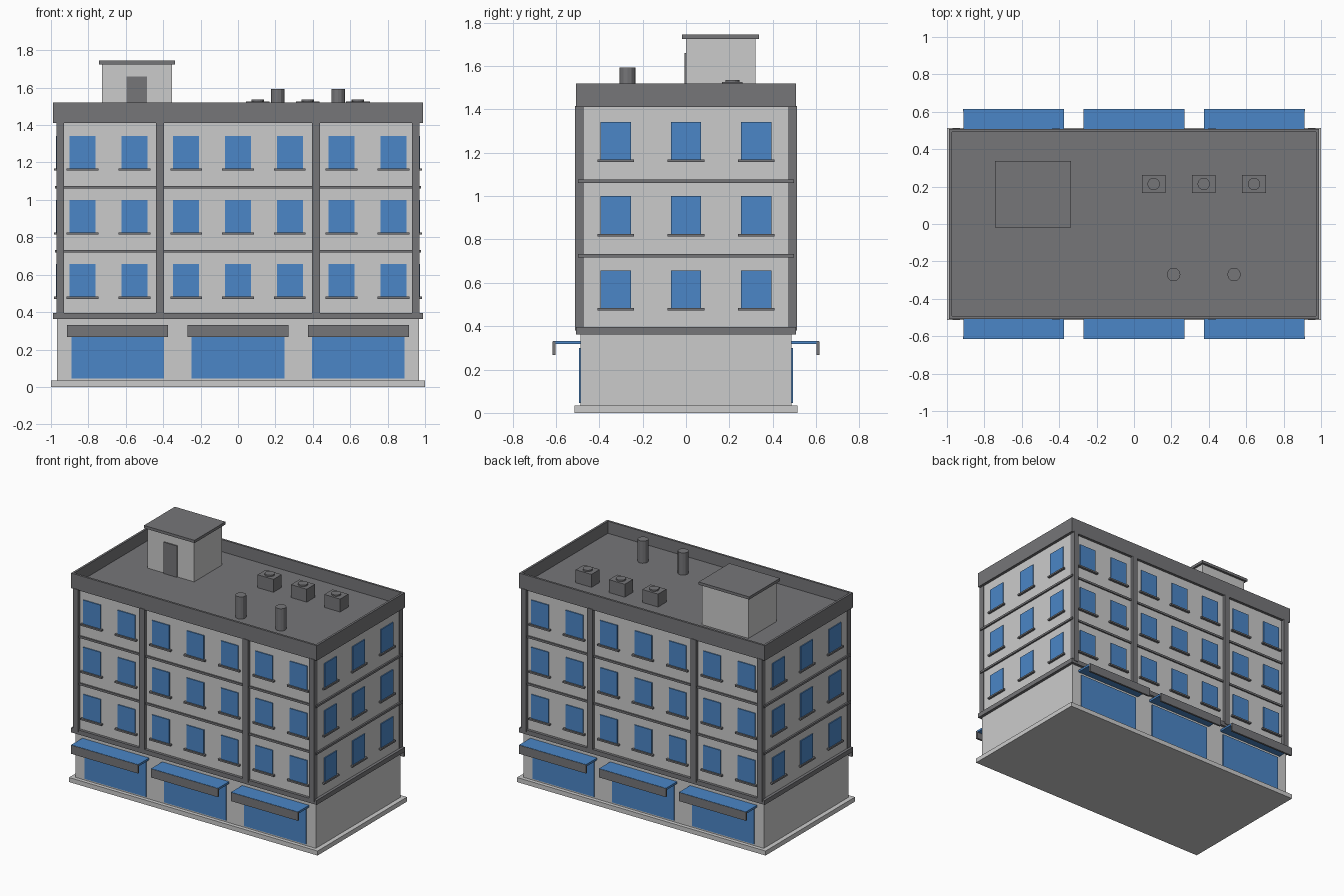
import bpy, bmesh
from mathutils import Matrix

if "Cube" in bpy.data.objects:
    bpy.data.objects.remove(bpy.data.objects["Cube"])


def material(name, rgb):
    m = bpy.data.materials.new(name)
    m.diffuse_color = (*rgb, 1)
    m.use_nodes = True
    m.node_tree.nodes["Principled BSDF"].inputs["Base Color"].default_value = m.diffuse_color
    return m


WALL = material("wall_grey", (0.62, 0.62, 0.63))
TRIM = material("trim_grey", (0.18, 0.18, 0.19))
BLUE = material("blue_glass", (0.07, 0.24, 0.57))


def add_box(bm, x, y, z):
    """Box from (min, max) pairs on each axis."""
    size = Matrix.Diagonal((x[1] - x[0], y[1] - y[0], z[1] - z[0], 1))
    mid = Matrix.Translation((sum(x) / 2, sum(y) / 2, sum(z) / 2))
    return bmesh.ops.create_cube(bm, size=1, matrix=mid @ size)["verts"]


def add_cylinder(bm, x, y, z, r, sides=12):
    bmesh.ops.create_cone(bm, cap_ends=True, segments=sides, radius1=r, radius2=r,
                          depth=z[1] - z[0],
                          matrix=Matrix.Translation((x, y, sum(z) / 2)))


def finish(name, bm, mat):
    mesh = bpy.data.meshes.new(name)
    bm.to_mesh(mesh)
    bm.free()
    mesh.materials.append(mat)
    ob = bpy.data.objects.new(name, mesh)
    bpy.context.collection.objects.link(ob)
    return ob


def boxes(name, mat, items):
    bm = bmesh.new()
    for it in items:
        add_box(bm, *it)
    return finish(name, bm, mat)


def span(c, w):
    return (c - w / 2, c + w / 2)


def outward(side, a, b):
    """Interval from a to b on the given side (+1 or -1) of the centre."""
    return tuple(sorted((side * a, side * b)))


WX, WY = 0.967, 0.487          # wall half sizes
STOREYS = [0.483 + 0.343 * i for i in range(3)]

# Main body
boxes("plinth", WALL, [((-1, 1), (-0.514, 0.514), (0, 0.033))])
boxes("walls", WALL, [((-WX, WX), (-WY, WY), (0.03, 1.42))])
boxes("shopfront_cornice", TRIM, [((-0.988, 0.988), (-0.507, 0.507), (0.362, 0.395))])
boxes("floor_bands", TRIM, [((-0.979, 0.979), (-0.497, 0.497), span(z, 0.015))
                            for z in (0.725, 1.068)])

# Parapet with sunken roof deck
bm = bmesh.new()
add_box(bm, (-0.988, 0.988), (-0.507, 0.507), (1.41, 1.52))
top = max(bm.faces, key=lambda f: f.calc_center_median().z)
bmesh.ops.inset_region(bm, faces=[top], thickness=0.022)
deck = bmesh.ops.extrude_face_region(bm, geom=[top])
bmesh.ops.translate(bm, vec=(0, 0, -0.088),
                    verts=[v for v in deck["geom"] if isinstance(v, bmesh.types.BMVert)])
if top.is_valid:
    bmesh.ops.delete(bm, geom=[top], context='FACES_ONLY')
bmesh.ops.recalc_face_normals(bm, faces=bm.faces)
finish("parapet_roof", bm, TRIM)

# Facade pieces, the same on front and back, with windows on both ends
windows, sills, pilasters = [], [], []
shops, awnings, valances = [], [], []
for s in (-1, 1):
    for z in STOREYS:
        for i in range(-3, 4):
            windows.append((span(i * 0.277, 0.139), outward(s, 0.47, WY + 0.007), (z, z + 0.173)))
            sills.append((span(i * 0.277, 0.17), outward(s, 0.47, WY + 0.018), (z - 0.012, z)))
        for i in (-1, 0, 1):
            windows.append((outward(s, 0.95, WX + 0.007), span(i * 0.324, 0.139), (z, z + 0.173)))
            sills.append((outward(s, 0.95, WX + 0.016), span(i * 0.324, 0.17), (z - 0.012, z)))
    for x, w in ((-0.95, 0.04), (-0.417, 0.042), (0.417, 0.042), (0.95, 0.04)):
        pilasters.append((span(x, w), outward(s, 0.47, 0.511), (0.38, 1.415)))
    for x in (-0.643, 0, 0.643):
        shops.append((span(x, 0.496), outward(s, 0.47, WY + 0.007), (0.045, 0.3)))
        awnings.append((span(x, 0.538), outward(s, 0.475, 0.614), (0.317, 0.332)))
        valances.append((span(x, 0.54), outward(s, 0.602, 0.616), (0.268, 0.33)))
boxes("windows", BLUE, windows)
boxes("window_sills", TRIM, sills)
boxes("pilasters", TRIM, pilasters)
boxes("shop_windows", BLUE, shops)
boxes("awnings", BLUE, awnings)
boxes("awning_valances", TRIM, valances)

# Stair house on the roof
boxes("stair_house", WALL, [((-0.727, -0.353), (0, 0.32), (1.425, 1.727))])
boxes("stair_house_cap", TRIM, [((-0.744, -0.337), (-0.018, 0.337), (1.725, 1.745))])
boxes("stair_house_door", TRIM, [((-0.595, -0.487), (-0.008, 0.01), (1.425, 1.66))])

# Air conditioners and vent pipes
bm = bmesh.new()
for x in (0.105, 0.373, 0.641):
    add_box(bm, span(x, 0.127), span(0.214, 0.095), (1.425, 1.526))
    add_cylinder(bm, x, 0.214, (1.52, 1.536), 0.033, 16)
finish("air_conditioners", bm, TRIM)

bm = bmesh.new()
for x in (0.212, 0.535):
    add_cylinder(bm, x, -0.27, (1.425, 1.593), 0.036)
finish("vent_pipes", bm, TRIM)
